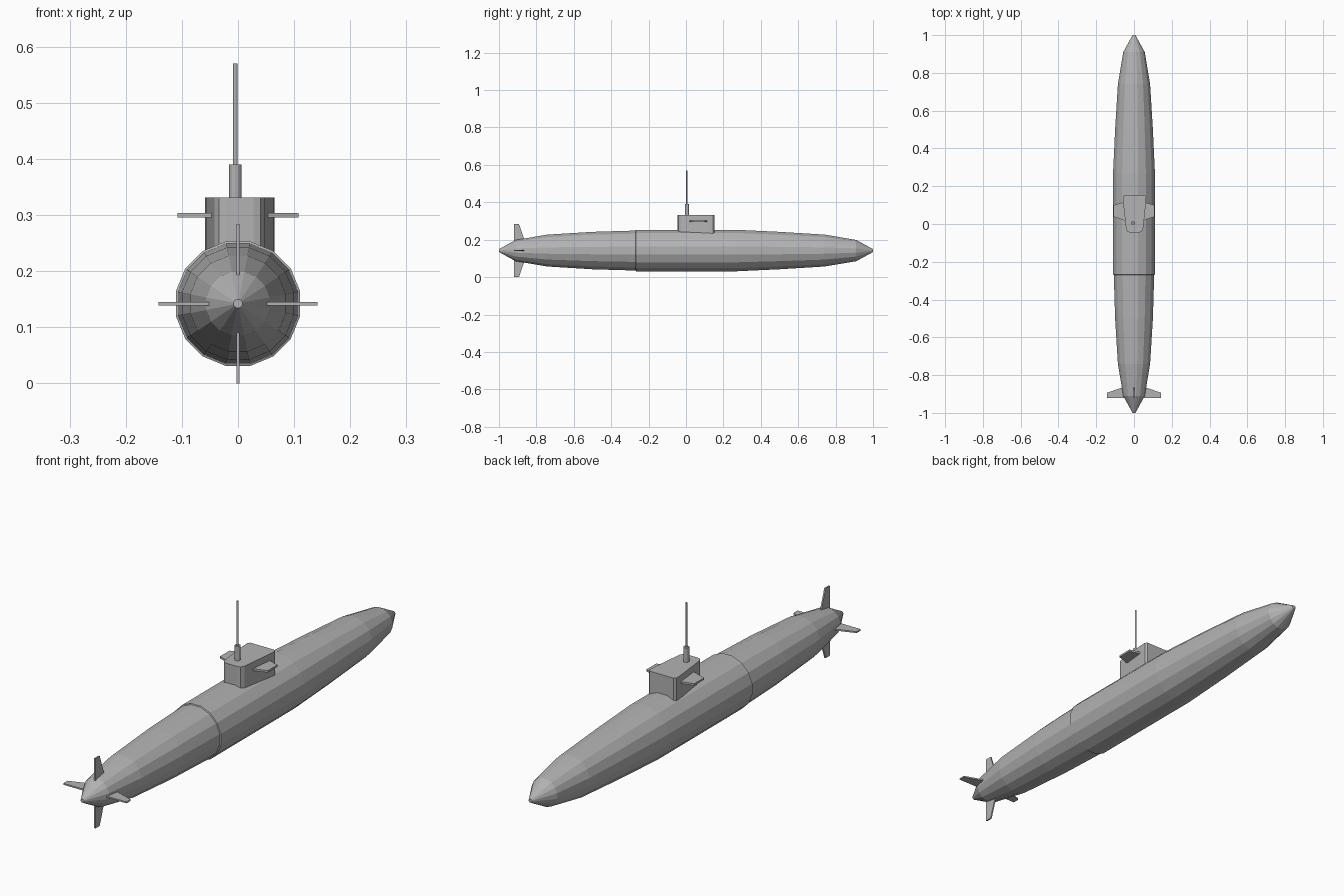
import bpy, bmesh, math
from mathutils import Matrix, Vector

if "Cube" in bpy.data.objects:
    bpy.data.objects.remove(bpy.data.objects["Cube"], do_unlink=True)

grey = bpy.data.materials.new("hull grey")
grey.use_nodes = True
colour = (0.45, 0.45, 0.45, 1)
grey.diffuse_color = colour
grey.node_tree.nodes["Principled BSDF"].inputs["Base Color"].default_value = colour

AXIS_Z = 0.142
SIDES = 16


def finish(name, bm):
    bmesh.ops.recalc_face_normals(bm, faces=bm.faces)
    mesh = bpy.data.meshes.new(name)
    bm.to_mesh(mesh)
    bm.free()
    mesh.materials.append(grey)
    obj = bpy.data.objects.new(name, mesh)
    bpy.context.collection.objects.link(obj)
    return obj


def plate(name, outline, low, high, matrix=Matrix()):
    """Extrude a flat outline from low to high along local z."""
    bm = bmesh.new()
    face = bm.faces.new([bm.verts.new((x, y, low)) for x, y in outline])
    new = bmesh.ops.extrude_face_region(bm, geom=[face])["geom"]
    bmesh.ops.translate(bm, vec=(0, 0, high - low),
                        verts=[v for v in new if isinstance(v, bmesh.types.BMVert)])
    bm.transform(matrix)
    return finish(name, bm)


def lathe(name, profile):
    """Sweep (y, radius) pairs around the hull axis."""
    bm = bmesh.new()
    rings = []
    for y, r in profile:
        angles = [math.tau * (i + 0.5) / SIDES for i in range(SIDES)]
        rings.append([bm.verts.new((r * math.cos(a), y, AXIS_Z + r * math.sin(a)))
                      for a in angles])
    for a, b in zip(rings, rings[1:]):
        for i in range(SIDES):
            j = (i + 1) % SIDES
            bm.faces.new((a[i], a[j], b[j], b[i]))
    bm.faces.new(rings[0])
    bm.faces.new(rings[-1])
    return finish(name, bm)


def rod(name, x, y, low, high, radius):
    bm = bmesh.new()
    bmesh.ops.create_cone(bm, cap_ends=True, segments=12, radius1=radius,
                          radius2=radius, depth=high - low,
                          matrix=Matrix.Translation((x, y, (low + high) / 2)))
    return finish(name, bm)


# Faceted hull, with a small step at the forward joint
taper = [(0.27, 0.113), (0.5, 0.102), (0.74, 0.087), (0.91, 0.058), (1, 0.008)]
bow = [(-y, r) for y, r in reversed(taper[1:])]
lathe("hull", bow + [(-0.27, 0.109), (-0.268, 0.113)] + taper)

# Sail, narrowing towards the front with rounded corners
half = [(0.025, -0.045), (0.037, -0.041), (0.045, -0.028), (0.06, 0.11),
        (0.062, 0.145), (0.055, 0.153)]
sail = half + [(-x, y) for x, y in reversed(half)]
plate("sail", sail, 0.2, 0.331, Matrix.Translation((0.003, 0, 0)))

# Planes on both sides of the sail
wing = [(0.04, 0.015), (0.108, 0.038), (0.108, 0.1), (0.04, 0.12)]
for side, name in ((1, "left_sail_plane"), (-1, "right_sail_plane")):
    plate(name, [(side * x, y) for x, y in wing], 0.296, 0.304)

# Mast
rod("mast_base", -0.005, 0.005, 0.32, 0.39, 0.011)
rod("mast", -0.005, 0.005, 0.38, 0.57, 0.004)

# Four fins around the tapered end
fin = [(0.03, -0.92), (0.142, -0.92), (0.142, -0.893), (0.055, -0.863), (0.03, -0.863)]
for i, name in enumerate(("left_fin", "lower_fin", "right_fin", "upper_fin")):
    turn = Matrix.Rotation(i * math.pi / 2, 4, "Y")
    plate(name, fin, -0.003, 0.003, Matrix.Translation(Vector((0, 0, AXIS_Z))) @ turn)
